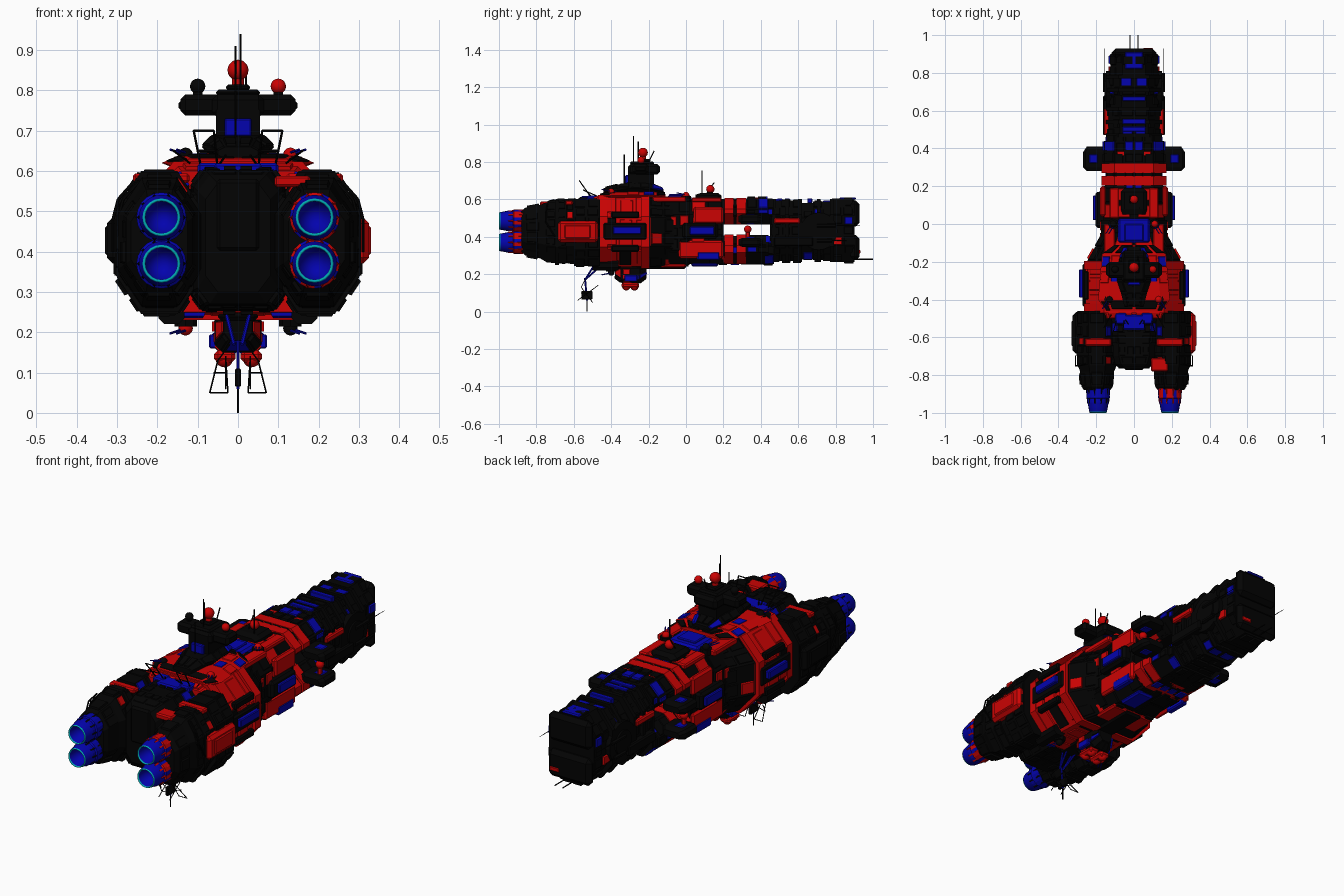
import bpy, bmesh, math, random
from mathutils import Vector, Matrix

random.seed(7)


def mat(name, r, g, b):
    m = bpy.data.materials.new(name)
    m.diffuse_color = (r, g, b, 1)
    return m


K = mat("dark_hull", .001, .001, .001)
R = mat("red_paint", .6, .001, .001)
B = mat("blue_trim", .001, .001, .42)
C = mat("cyan_glow", .0, .4, .45)


def new(name, bm, mats, mirror=False):
    bmesh.ops.recalc_face_normals(bm, faces=bm.faces)
    me = bpy.data.meshes.new(name)
    bm.to_mesh(me)
    bm.free()
    for m in mats:
        me.materials.append(m)
    ob = bpy.data.objects.new(name, me)
    bpy.context.collection.objects.link(ob)
    if mirror:
        ob.modifiers.new("mirror", 'MIRROR')
    return ob


def box(name, x, y, z, m, bev=.006, mirror=False):
    bm = bmesh.new()
    c = Vector([(a[0] + a[1]) / 2 for a in (x, y, z)])
    s = [a[1] - a[0] for a in (x, y, z)]
    bmesh.ops.create_cube(bm, size=1, matrix=Matrix.Translation(c) @ Matrix.Diagonal((*s, 1)))
    bmesh.ops.bevel(bm, geom=bm.edges[:], offset=min(bev, min(s) * .45), segments=1, affect='EDGES')
    return new(name, bm, [m], mirror)


def rods(name, segs, r, m, mirror=False, n=6, r2=None):
    bm = bmesh.new()
    for p, q in segs:
        p, q = Vector(p), Vector(q)
        d = q - p
        bmesh.ops.create_cone(bm, cap_ends=True, segments=n, radius1=r, radius2=r if r2 is None else r2, depth=d.length,
                              matrix=Matrix.Translation((p + q) / 2) @ d.to_track_quat('Z', 'Y').to_matrix().to_4x4())
    return new(name, bm, [m], mirror)


def ball(name, c, r, m):
    bm = bmesh.new()
    bmesh.ops.create_uvsphere(bm, u_segments=16, v_segments=10, radius=r, matrix=Matrix.Translation(c))
    for f in bm.faces:
        f.smooth = True
    return new(name, bm, [m])


def loft(name, secs, m, x=0, weights=None, mirror=True, cell=.06):
    """Chamfered section swept along y; secs = (y, half width, z0, z1, chamfer x, chamfer z).
    Optional raised armour plates are scattered over its long faces."""
    rings = []
    for y, w, z0, z1, cx, cz in secs:
        half = [(w - cx, z0), (w, z0 + cz), (w, z1 - cz), (w - cx, z1)]
        pts = half + [(-a, b) for a, b in reversed(half)] if x else [(0, z0)] + half + [(0, z1)]
        rings.append([Vector((x + a, y, b)) for a, b in pts])
    bm = bmesh.new()
    vs = [[bm.verts.new(p) for p in r] for r in rings]
    n = len(rings[0])
    quads = []
    for i in range(len(vs) - 1):
        for j in range(n if x else n - 1):
            k = (j + 1) % n
            bm.faces.new((vs[i][j], vs[i][k], vs[i + 1][k], vs[i + 1][j]))
            quads.append((rings[i][j], rings[i][k], rings[i + 1][k], rings[i + 1][j]))
    bm.faces.new(vs[0])
    bm.faces.new(vs[-1])
    new(name, bm, [m], mirror)
    if not weights:
        return
    bm = bmesh.new()
    for a, b, c, d in quads:
        lu, lv = (b - a).length, (d - a).length
        if abs(d.y - a.y) < .03 or lu < .015:
            continue
        mid = (a + b + c + d) / 4
        nrm = (b - a).cross(d - a).normalized()
        if nrm.dot(mid - Vector((x, mid.y, .43))) < 0:
            nrm = -nrm
        nu, nv = max(1, round(lu / cell)), max(1, round(lv / cell))
        for i in range(nu):
            for j in range(nv):
                if random.random() < .2:
                    continue
                e = [random.uniform(.04, .2) for _ in range(4)]
                u0, u1, v0, v1 = (i + e[0]) / nu, (i + 1 - e[1]) / nu, (j + e[2]) / nv, (j + 1 - e[3]) / nv
                base = [a.lerp(b, u).lerp(d.lerp(c, u), v) for u, v in ((u0, v0), (u1, v0), (u1, v1), (u0, v1))]
                h = random.choice((.003, .004, .006, .009))
                ce = sum(base, Vector()) / 4
                lo = [bm.verts.new(p) for p in base]
                hi = [bm.verts.new(p.lerp(ce, .08) + nrm * h) for p in base]
                fs = [bm.faces.new(hi)] + [bm.faces.new((lo[q], lo[(q + 1) % 4], hi[(q + 1) % 4], hi[q])) for q in range(4)]
                mi = random.choices((0, 1, 2), weights)[0]
                for f in fs:
                    f.material_index = mi
    new(name + "_plating", bm, [K, R, B], mirror)


# nose: long dark chamfered block with stepped ribs, split into two jaws at the tip
loft("nose_hull", [(.45, .135, .27, .595, .06, .08), (.62, .135, .27, .595, .06, .08), (.62, .125, .28, .58, .06, .08),
                   (.68, .125, .28, .58, .06, .08), (.68, .135, .275, .59, .06, .08), (.78, .135, .275, .59, .06, .08),
                   (.78, .125, .265, .605, .065, .09), (.90, .125, .265, .605, .065, .09)],
     K, weights=(12, .2, .8))
box("nose_jaw_upper", (-.118, .118), (.88, .928), (.455, .595), K, .02)
box("nose_jaw_lower", (-.118, .118), (.88, .928), (.275, .41), K, .02)
box("nose_jaw_red", (.05, .10), (.92, .932), (.31, .33), R, .003)
for i, y in enumerate((.46, .53, .60, .70, .77)):
    loft(f"nose_rib_{i}", [(y, .148, .264, .603, .065, .085), (y + .02, .148, .264, .603, .065, .085)], K)
rods("nose_side_drum", [((.12, .71, .43), (.148, .71, .43))], .1, K, True, 24)
rods("nose_side_drum_cap", [((.14, .71, .43), (.156, .71, .43))], .06, K, True, 24)
box("nose_side_rail_red", (.12, .16), (.47, .61), (.47, .50), R, mirror=True)
box("nose_side_rail_dark", (.12, .165), (.47, .68), (.35, .40), K, mirror=True)
box("nose_top_blue", (-.048, .048), (.82, .91), (.60, .611), B)
for y in (.49, .53, .65):
    box("nose_vent", (-.06, .06), (y, y + .025), (.58, .606), B, .003)
rods("nose_probe", [((.022, .9, .28), (.022, 1.0, .28))], .003, K, True)
rods("nose_side_antenna", [((.155, .72, .46), (.155, .93, .46)), ((.155, .72, .38), (.155, .86, .38))], .004, K, True, r2=.001)
rods("nose_antenna_mount", [((.155, .70, .46), (.155, .80, .46)), ((.155, .70, .38), (.155, .78, .38))], .010, K, True)

# open neck: upper and lower beams with a slot between, thin sponson wings
for nm, a, b in (("upper", .465, .60), ("lower", .255, .405)):
    loft(f"neck_beam_{nm}", [(.17, .145, a, b, .05, .05), (.47, .145, a, b, .05, .05)], K, weights=(8, 1, 1))
    for y in (.205, .27):
        loft(f"neck_red_band_{nm}", [(y, .172, a, b + .008, .07, .06), (y + .05, .172, a, b + .008, .07, .06)], R)
    loft(f"neck_collar_{nm}", [(.32, .16, a, b + .006, .06, .06), (.44, .16, a, b + .006, .06, .06)], K, weights=(8, .5, 1))
    zc = .495 if nm == "upper" else .37
    loft(f"sponson_{nm}", [(.28, .045, zc - .015, zc + .015, .01, .01), (.30, .065, zc - .024, zc + .024, .012, .012),
                           (.38, .065, zc - .024, zc + .024, .012, .012), (.41, .045, zc - .015, zc + .015, .01, .01)], K, x=.205)
    box(f"sponson_blue_{nm}", (.19, .24), (.32, .37), (zc - .028, zc + .028), B, mirror=True)
for s in (-1, 1):
    ball("neck_sensor", (s * .22, .33, .44), .02, R)
    rods("neck_sensor_post", [((s * .22, .33, .37), (s * .22, .33, .44))], .012, R)

# forward mid hull
loft("forward_hull", [(-.10, .175, .25, .60, .06, .08), (.02, .175, .25, .60, .06, .08), (.02, .165, .255, .60, .06, .08),
                      (.20, .165, .255, .60, .06, .08)], K, weights=(7, 2.5, 1), cell=.075)
box("forward_side_red", (.15, .18), (.04, .2), (.47, .56), R, .01, True)
box("forward_side_red_lower", (.15, .18), (-.04, .2), (.285, .38), R, .01, True)
box("forward_side_blue", (.15, .183), (.06, .18), (.275, .32), B, .006, True)
box("forward_side_pod", (.15, .205), (-.02, .17), (.39, .475), K, .012, True)
box("forward_side_window", (.19, .218), (.02, .15), (.41, .455), B, .004, True)
box("spine_blue", (-.085, .085), (-.10, .03), (.59, .622), B, .01)
box("spine_red", (.10, .16), (-.18, .0), (.585, .615), R, mirror=True)
box("spine_red_forward", (.08, .13), (.03, .19), (.585, .61), R, mirror=True)
box("spine_vent", (-.05, .05), (-.09, .0), (.615, .63), B, .004)
# forward dorsal turret
loft("dorsal_turret", [(.05, .06, .59, .625, .02, .01), (.08, .07, .59, .635, .02, .015), (.17, .07, .59, .635, .02, .015),
                       (.19, .05, .59, .62, .02, .01)], K)
rods("dorsal_turret_post", [((0, .13, .63), (0, .13, .65))], .015, K)
ball("dorsal_sensor", (0, .13, .655), .022, R)
rods("dorsal_mast", [((.03, .085, .62), (.03, .085, .755)), ((-.02, .11, .63), (-.02, .15, .69))], .003, K)

# main hull: dark wedge shoulders, then broad red body with dark inset panels
loft("main_hull_wedge", [(-.05, .165, .25, .60, .07, .1), (-.20, .25, .24, .615, .10, .11)], K, weights=(8, 2, 1), cell=.08)
loft("main_hull", [(-.19, .245, .24, .612, .10, .11), (-.45, .255, .24, .618, .10, .11), (-.50, .24, .25, .60, .1, .1)],
     R, weights=(4, 6, .8), cell=.1)
for i, (y0, y1) in enumerate(((-.24, -.195), (-.47, -.42))):
    loft(f"main_red_frame_{i}", [(y0, .264, .23, .624, .105, .115), (y1, .264, .23, .624, .105, .115)], R)
box("hull_side_trench", (.24, .272), (-.44, -.21), (.385, .475), K, .008, True)
box("hull_side_blue", (.26, .29), (-.39, -.24), (.415, .455), B, .004, True)
box("hull_side_dark_upper", (.24, .268), (-.40, -.25), (.50, .535), K, mirror=True)
box("hull_side_dark_lower", (.24, .268), (-.40, -.25), (.32, .355), K, mirror=True)
box("belly_red", (-.12, .12), (-.14, .0), (.237, .26), R, .008)
box("belly_blue", (.02, .11), (.03, .17), (.24, .262), B, .008)
box("belly_keel", (-.05, .05), (-.5, .0), (.228, .25), K, .01)

# engine core between the nacelles
loft("engine_core", [(-.46, .12, .25, .605, .03, .04), (-.70, .11, .265, .60, .03, .04), (-.74, .10, .27, .59, .03, .04),
                     (-.765, .08, .30, .57, .03, .04)], K, weights=(12, .2, .6))
box("engine_core_panel", (-.055, .055), (-.772, -.75), (.40, .58), K, .01)
box("engine_core_blue", (-.06, .06), (-.56, -.48), (.595, .618), B)

# nacelles: octagonal pods, stepped and tapering to the nozzles
loft("nacelle", [(-.46, .105, .245, .60, .06, .09), (-.60, .105, .245, .60, .06, .09), (-.60, .095, .265, .58, .055, .085),
                 (-.64, .095, .265, .58, .055, .085), (-.64, .103, .257, .588, .06, .09), (-.75, .103, .267, .583, .06, .09),
                 (-.78, .09, .285, .57, .05, .08), (-.86, .083, .30, .555, .05, .07), (-.88, .07, .32, .535, .04, .06)],
     K, x=.195, weights=(14, .7, .4))
loft("nacelle_band", [(-.70, .11, .25, .596, .063, .095), (-.68, .11, .25, .596, .063, .095)], K, x=.195)
for s, m in ((1, R), (-1, K)):
    box("nacelle_side_pod", sorted((s * .26, s * .325)), (-.685, -.47), (.37, .485), m, .015)
    box("nacelle_side_pod_plate", sorted((s * .3, s * .33)), (-.65, -.51), (.39, .465), m, .006)
    box("nacelle_red_patch", sorted((s * .12, s * .26)), (-.645, -.605), (.57, .594), R)
box("nacelle_rear_patch", (.09, .18), (-.78, -.71), (.56, .588), R)
for i in range(2):
    o = .012 * i
    pts = [(.245 + o, -.74, .575), (.285 + o, -.75, .53), (.298 + o, -.75, .48), (.298 + o, -.70, .40)]
    rods("nacelle_pipe", list(zip(pts, pts[1:])), .004, K, True)

# four bell nozzles: lathed profile (radius, y), with fins and glowing rims
prof = [(.035, -.86), (.06, -.87), (.062, -.92), (.056, -.925), (.056, -.945), (.052, -.965), (.047, -.993), (.044, -1.0),
        (.040, -.993), (.034, -.95), (.0, -.93)]
N = 20
for x in (-.19, .19):
    for z in (.37, .485):
        bm = bmesh.new()
        rg = [[bm.verts.new((x + r * math.cos(t * math.tau / N), y, z + r * math.sin(t * math.tau / N))) for t in range(N)]
              for r, y in prof]
        for i in range(len(rg) - 1):
            for t in range(N):
                f = bm.faces.new((rg[i][t], rg[i][(t + 1) % N], rg[i + 1][(t + 1) % N], rg[i + 1][t]))
                f.smooth = i > 3
                f.material_index = (1 if x > 0 and t % 3 else 2) if i < 3 else (3 if 6 <= i <= 7 else 2)
        bmesh.ops.remove_doubles(bm, verts=bm.verts[:], dist=1e-5)
        new("nozzle", bm, [K, R, B, C])
        ring = [(math.cos(k * math.tau / 10), math.sin(k * math.tau / 10)) for k in range(10)]
        rods("nozzle_fins", [((x + .06 * c, -.87, z + .06 * s), (x + .053 * c, -.95, z + .053 * s)) for c, s in ring],
             .005, K if x < 0 else R, n=4)

# bridge tower
loft("tower_deck", [(-.46, .15, .60, .63, .03, .01), (-.40, .19, .60, .64, .05, .02), (-.16, .17, .60, .64, .05, .02),
                    (-.11, .10, .60, .63, .03, .01)], R, weights=(3, 5, 1), cell=.08)
loft("tower_base", [(-.44, .05, .63, .66, .02, .01), (-.36, .07, .63, .68, .03, .02), (-.30, .09, .63, .69, .03, .03),
                    (-.19, .08, .63, .685, .03, .03), (-.12, .05, .63, .655, .02, .01)], K, weights=(10, .5, 1))
loft("tower_neck", [(-.31, .055, .66, .76, .015, .01), (-.17, .05, .66, .76, .015, .01)], K)
box("tower_neck_window", (-.034, .034), (-.325, -.30), (.685, .73), B, .004)
box("tower_head_core", (-.065, .065), (-.31, -.14), (.732, .79), K, .014)
box("tower_head_wings", (-.143, .143), (-.285, -.20), (.737, .79), K, .013)
box("tower_head_band", (-.147, .147), (-.27, -.215), (.753, .772), K, .003)
box("tower_roof", (-.055, .055), (-.30, -.17), (.785, .802), K, .008)
box("tower_roof_cap", (-.03, .03), (-.26, -.19), (.80, .815), K)
rods("tower_sensor_post", [((0, -.23, .81), (0, -.23, .84))], .015, R, n=12)
ball("tower_sensor", (0, -.23, .85), .026, R)
for s, m in ((1, R), (-1, K)):
    rods("tower_side_post", [((s * .1, -.24, .785), (s * .1, -.24, .80))], .012, K, n=12)
    ball("tower_side_sensor", (s * .1, -.24, .81), .019, m)
rods("tower_mast", [((.006, -.28, .79), (.006, -.28, .94)), ((-.006, -.33, .66), (-.006, -.33, .84)), ((-.006, -.255, .8), (-.006, -.255, .91)),
                    ((.02, -.2, .8), (.02, -.17, .86))], .003, K)

# small ball turrets on the shoulders, above and below
for s in (1, -1):
    for y, z, up in ((-.40, .628, 1), (.0, .61, 1), (-.40, .222, -1)):
        x = s * (.13 if y < -.2 else .11)
        rods("turret_base", [((x, y, z - up * .02), (x, y, z + up * .008))], .028, K, n=8)
        ball("turret_ball", (x, y, z + up * .012), .018, R if s * up > 0 else K)
        rods("turret_barrels", [((x + d, y, z + up * .015), (x + d + s * .03, y - .05, z + up * .025)) for d in (-.008, .008)], .003, B)
    loft("lower_corner_pod", [(-.50, .032, .22, .275, .015, .015), (-.36, .032, .22, .275, .015, .015)], K, x=s * .165, mirror=False)

# belly pod with twin red domes
loft("belly_pod", [(-.38, .035, .18, .25, .015, .02), (-.34, .058, .15, .25, .02, .02), (-.25, .058, .15, .25, .02, .02),
                   (-.21, .035, .18, .25, .015, .02)], K, weights=(6, 2, 3), cell=.04)
box("belly_pod_blue", (.05, .072), (-.33, -.26), (.16, .195), B, .004, True)
box("belly_pod_tray", (.006, .06), (-.345, -.25), (.125, .155), R, .01, True)
for s in (1, -1):
    for y in (-.32, -.275):
        ball("belly_dome", (s * .034, y, .135), .022, R)

# lattice antennas: lower boom with frames, upper swept frames
rods("lower_boom", [((.03, -.45, .25), (.01, -.54, .17)), ((.03, -.49, .25), (.01, -.54, .17)), ((0, -.54, .18), (0, -.53, .06))], .005, B, True)
box("lower_dish_block", (-.008, .008), (-.56, -.50), (.065, .11), K, .003)
rods("lower_frame", [((.025, -.50, .05), (.07, -.50, .05)), ((.07, -.50, .05), (.05, -.56, .13)), ((.05, -.56, .13), (.02, -.54, .17)),
                     ((.025, -.50, .05), (.03, -.56, .13)), ((.03, -.56, .10), (.06, -.53, .10)), ((.03, -.58, .06), (.03, -.47, .14))], .002, K, True)
rods("lower_needle", [((0, -.53, .1), (0, -.53, 0))], .003, K)
rods("upper_frame", [((.05, -.50, .60), (.06, -.57, .70)), ((.09, -.50, .60), (.11, -.57, .70)), ((.06, -.57, .70), (.11, -.57, .70)),
                     ((.055, -.535, .65), (.10, -.535, .65)), ((.05, -.50, .61), (.03, -.53, .64)), ((.12, -.48, .62), (.16, -.55, .65))], .003, K, True)
box("upper_frame_mount", (.04, .10), (-.53, -.47), (.59, .62), B, mirror=True)
